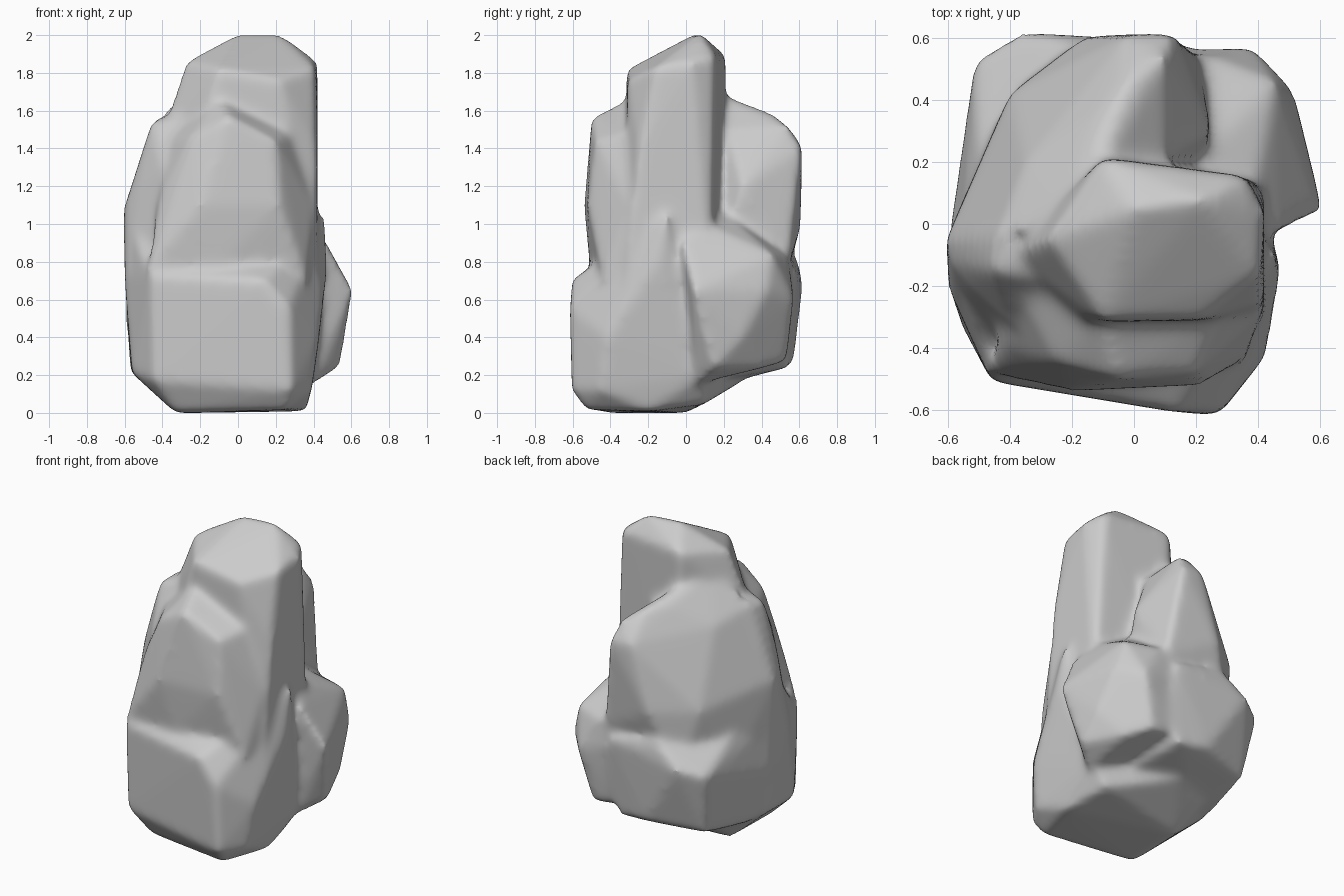
import bpy
import bmesh

# Remove the default object
default_cube = bpy.data.objects.get("Cube")
if default_cube:
    bpy.data.objects.remove(default_cube, do_unlink=True)


def make_material(name, colour):
    material = bpy.data.materials.new(name)
    material.use_nodes = True
    material.diffuse_color = colour
    shader = material.node_tree.nodes["Principled BSDF"]
    shader.inputs["Base Color"].default_value = colour
    shader.inputs["Roughness"].default_value = 0.9
    return material


def make_chunk(name, corners):
    """Make one convex boulder, spanned by its key corners."""
    chunk = bmesh.new()
    for corner in corners:
        chunk.verts.new(corner)
    result = bmesh.ops.convex_hull(chunk, input=chunk.verts)
    unused = set(result["geom_interior"]) | set(result["geom_unused"])
    loose = [item for item in unused if isinstance(item, bmesh.types.BMVert)]
    bmesh.ops.delete(chunk, geom=loose, context="VERTS")
    bmesh.ops.recalc_face_normals(chunk, faces=chunk.faces)
    mesh = bpy.data.meshes.new(name)
    chunk.to_mesh(mesh)
    chunk.free()
    boulder = bpy.data.objects.new(name, mesh)
    bpy.context.collection.objects.link(boulder)
    return boulder


# Tall central pillar
rock = make_chunk("rock", [
    (0, .05, 2.01), (.22, .08, 2.01), (.42, .04, 1.86), (.41, -.16, 1.83),
    (.22, -.31, 1.76), (-.1, -.315, 1.82), (-.28, -.05, 1.86),
    (-.1, .215, 1.89), (.36, .155, 1.89), (-.4, -.1, 1.5), (-.1, .21, .6),
    (.42, .13, .6), (.42, -.32, .7), (-.5, -.3, .6), (.42, -.25, 1.4),
])

# Slab leaning against the front of the pillar
front_slab = make_chunk("front_slab", [
    (-.05, -.5, 1.57), (-.1, -.3, 1.67), (.2, -.48, 1.44), (.28, -.3, 1.48),
    (-.25, -.45, 1.46), (-.41, -.4, 1.15), (-.2, -.54, 1.1),
    (.22, -.52, 1.1), (.4, -.3, 1.1), (-.48, -.48, .76), (-.1, -.51, .78),
    (.36, -.44, .7), (-.38, -.2, 1.45), (.43, -.2, .8), (-.3, -.3, .6),
    (.2, -.3, .6),
])

# Wide foot block
foot = make_chunk("foot", [
    (-.33, -.42, 0), (.26, -.53, .02), (.36, -.2, .01), (-.32, 0, 0),
    (.3, .1, .05), (-.56, -.32, .21), (-.45, -.5, .17), (.28, -.61, .12),
    (.39, -.45, .12), (.14, -.61, .7), (.27, -.62, .55), (-.46, -.51, .73),
    (-.6, -.2, .72), (-.61, -.06, 1.1), (.46, -.1, 1.05), (.475, -.15, .8),
    (.43, -.42, .4), (-.57, 0, .22), (.4, .1, .2), (-.1, .3, .17),
    (-.35, .2, .14),
])

# Leaning slab at the back, rising to meet the pillar
back_slab = make_chunk("back_slab", [
    (-.1, .2, 1.68), (-.02, .46, 1.59), (.1, .54, 1.52), (-.12, .35, 1.6),
    (-.45, -.06, 1.55), (-.35, .2, 1.47), (.13, .615, 1.4), (-.02, .61, 1.42),
    (-.15, .61, 1), (-.4, .42, 1), (-.53, -.06, 1.3), (-.61, -.06, 1.09),
    (.25, .3, 1.2), (.21, .55, .8), (-.3, .5, .6), (-.5, .2, .6),
    (-.57, 0, .6), (.2, .1, .6), (-.22, .04, 1.74), (.1, .22, 1.5),
])

# Bulging lower part of the back
back_bulge = make_chunk("back_bulge", [
    (-.56, -.1, .78), (-.6, -.05, .5), (-.515, .53, .64), (-.36, .62, .68),
    (-.2, .59, .82), (.15, .59, .75), (-.5, .2, .82), (.2, .54, .4),
    (-.46, .46, .24), (.1, .54, .24), (-.1, .57, .27), (-.54, .05, .19),
    (-.38, .1, .13), (.2, .1, .17), (.1, .2, .9),
])

# Rounded lump on the left side
side_lump = make_chunk("side_lump", [
    (.46, -.03, .92), (.61, .04, .65), (.4, .15, .98), (.515, .43, .65),
    (.46, .46, .84), (.385, .57, .6), (.25, .54, .83), (.54, .15, .24),
    (.54, .3, .4), (.4, .4, .24), (.3, .53, .27), (.4, .05, .15),
    (.1, .3, .9), (.1, .3, .25), (.2, .2, 1.07), (.1, .56, .7),
    (.1, .53, .3),
])

# Narrow shoulder on the right side
shoulder = make_chunk("shoulder", [
    (-.46, -.15, 1.54), (-.38, -.1, 1.57), (-.53, -.12, 1.3),
    (-.53, -.2, 1.18), (-.6, -.12, 1.09), (-.59, -.24, .72),
    (-.44, -.4, .76), (-.4, -.32, 1.3), (-.2, 0, .8), (-.2, 0, 1.6),
    (-.2, -.2, 1.6), (-.2, -.3, .8), (-.53, -.03, 1.3), (-.44, -.02, 1.54),
    (-.59, -.03, 1.08),
])

# Fuse the chunks into one stone, then weather its edges
chunks = [front_slab, foot, back_slab, back_bulge, side_lump, shoulder]
for chunk in chunks:
    union = rock.modifiers.new("join " + chunk.name, "BOOLEAN")
    union.operation = "UNION"
    union.solver = "EXACT"
    union.object = chunk
fuse = rock.modifiers.new("fuse", "REMESH")
fuse.mode = "VOXEL"
fuse.voxel_size = 0.02
weather = rock.modifiers.new("weather", "SMOOTH")
weather.factor = 0.5
weather.iterations = 18
depsgraph = bpy.context.evaluated_depsgraph_get()
weathered_mesh = bpy.data.meshes.new_from_object(rock.evaluated_get(depsgraph))
rock.modifiers.clear()
rock.data = weathered_mesh
for chunk in chunks:
    bpy.data.objects.remove(chunk, do_unlink=True)

# Stand the stone on the ground
lowest = min(vertex.co.z for vertex in rock.data.vertices)
for vertex in rock.data.vertices:
    vertex.co.z -= lowest

# Plain stone surface with smooth shading
rock.data.materials.clear()
rock.data.materials.append(make_material("stone grey", (0.6, 0.6, 0.6, 1)))
for polygon in rock.data.polygons:
    polygon.use_smooth = True
    polygon.material_index = 0
